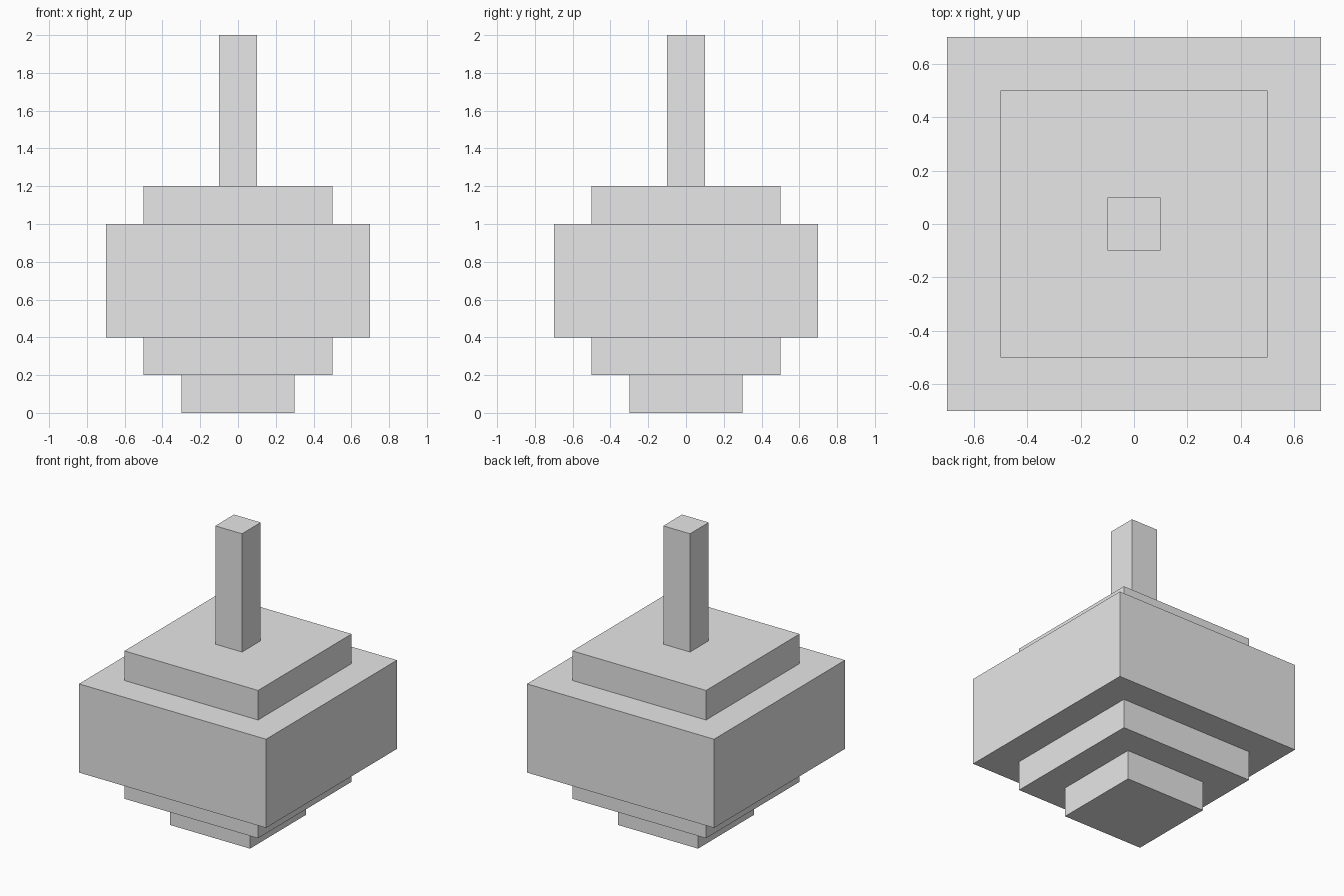
import bpy

# Remove the default cube only
default = bpy.data.objects.get("Cube")
if default:
    bpy.data.objects.remove(default, do_unlink=True)

# Single plain grey
GREY = (0.8, 0.8, 0.8, 1.0)
grey = bpy.data.materials.new("plain_grey")
grey.use_nodes = True
grey.diffuse_color = GREY
for node in grey.node_tree.nodes:
    if node.type == "BSDF_PRINCIPLED":
        node.inputs["Base Color"].default_value = GREY


def square_block(name, width, bottom, top):
    """Square block centred on the z axis, from bottom to top."""
    bpy.ops.mesh.primitive_cube_add(size=1, location=(0, 0, (bottom + top) / 2))
    block = bpy.context.object
    block.name = name
    block.scale = (width, width, top - bottom)
    bpy.ops.object.transform_apply(location=False, rotation=False, scale=True)
    block.data.materials.append(grey)
    return block


# Stacked tiers from the foot up to the stem
square_block("foot", 0.6, 0.0, 0.2)
square_block("lower_tier", 1.0, 0.2, 0.4)
square_block("main_body", 1.4, 0.4, 1.0)
square_block("upper_tier", 1.0, 1.0, 1.2)
square_block("stem", 0.2, 1.2, 2.0)
